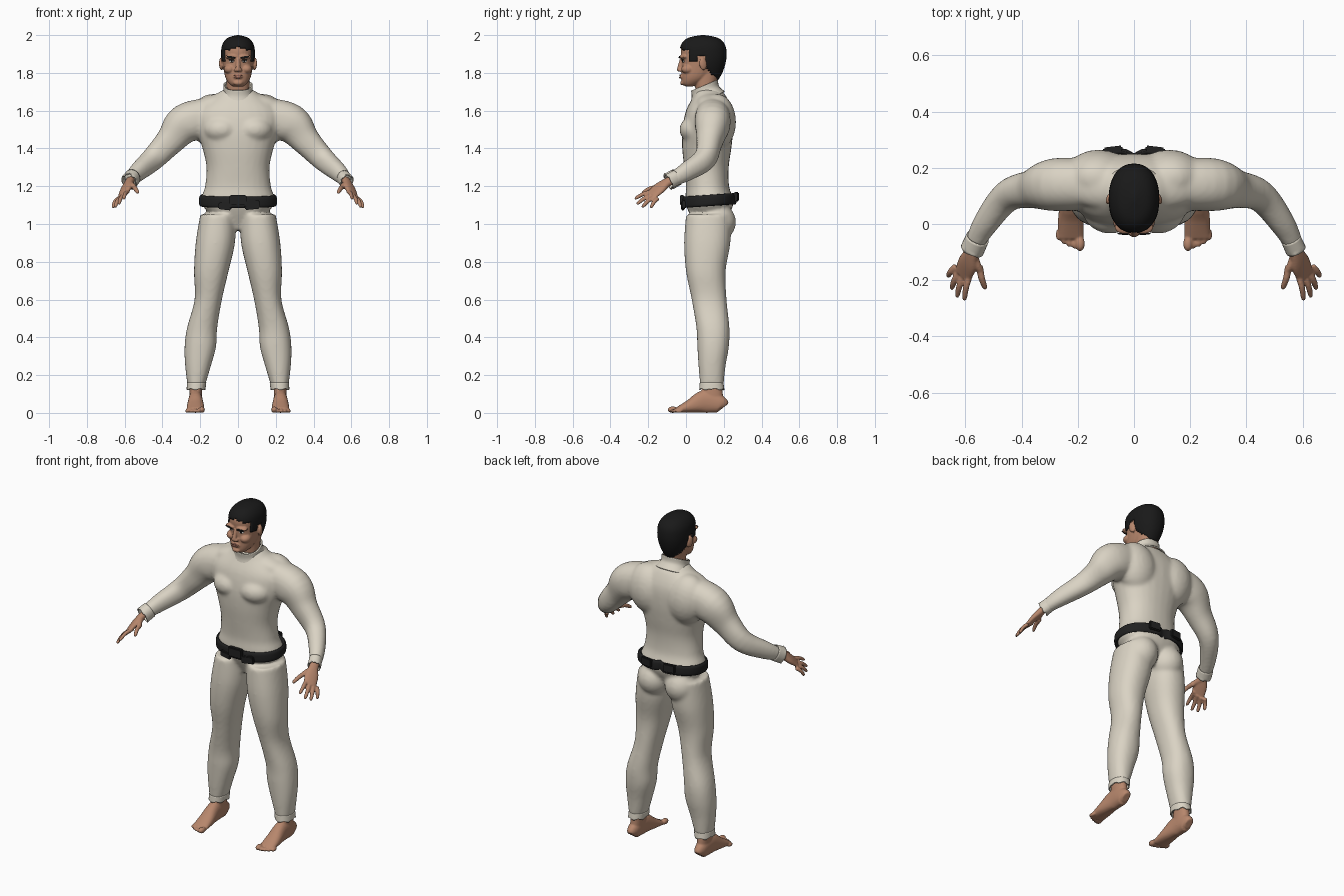
import bpy, bmesh, math
from mathutils import Vector, Matrix, Euler
from mathutils.bvhtree import BVHTree

default_cube = bpy.data.objects.get("Cube")
if default_cube:
    bpy.data.objects.remove(default_cube, do_unlink=True)


def material(name, red, green, blue):
    mat = bpy.data.materials.new(name)
    mat.use_nodes = True
    mat.diffuse_color = (red, green, blue, 1)
    shader = mat.node_tree.nodes["Principled BSDF"]
    shader.inputs["Base Color"].default_value = (red, green, blue, 1)
    return mat


CREAM = material("cream cloth", .7, .65, .55)
SKIN = material("skin", .47, .24, .15)
LIP = material("lips", .33, .14, .1)
BLACK = material("black belt", .015, .015, .015)
HAIR = material("dark hair", .01, .01, .01)
WHITE = material("eye white", .6, .57, .53)


def resample(rings, steps=5):
    """Catmull-Rom interpolation through the given rings."""
    smooth = []
    last = len(rings) - 1
    for i in range(last):
        before, start, end, after = (rings[max(0, min(last, j))] for j in range(i - 1, i + 3))
        for k in range(steps):
            t = k / steps
            smooth.append([q + t / 2 * (r - p + t * (2 * p - 5 * q + 4 * r - s + t * (3 * (q - r) + s - p)))
                           for p, q, r, s in zip(before, start, end, after)])
    return smooth + [list(rings[-1])]


def loft(bm, rings, hint=None, cap=True, sides=28):
    """Skin oval rings (x, y, z, half width, half depth); they stay level unless a hint turns them."""
    rings = resample(rings)
    centres = [Vector(ring[:3]) for ring in rings]
    loops = []
    for i, (centre, ring) in enumerate(zip(centres, rings)):
        side, up = Vector((1, 0, 0)), Vector((0, 1, 0))
        if hint:
            along = (centres[min(i + 1, len(centres) - 1)] - centres[max(i - 1, 0)]).normalized()
            side = Vector(hint)
            side = (side - along * side.dot(along)).normalized()
            up = along.cross(side)
        loop = []
        for k in range(sides):
            angle = math.tau * k / sides
            across, deep = (math.copysign(abs(f) ** .9, f) for f in (math.cos(angle), math.sin(angle)))
            loop.append(bm.verts.new(centre + side * across * ring[3] + up * deep * ring[4]))
        loops.append(loop)
    for lower, upper in zip(loops, loops[1:]):
        for k in range(sides):
            j = (k + 1) % sides
            bm.faces.new((lower[k], lower[j], upper[j], upper[k]))
    if cap:
        bm.faces.new(loops[0])
        bm.faces.new(loops[-1])
    return loops[-1]


def level(*rows):
    """Rows of height, inner x, outer x, front y, back y."""
    return [((inner + outer) / 2, (front + back) / 2, z, (outer - inner) / 2, (back - front) / 2)
            for z, inner, outer, front, back in rows]


def centred(*rows):
    """Rows of height, half width, front y, back y."""
    return level(*[(z, -half, half, front, back) for z, half, front, back in rows])


def tube(*points, flat=.9):
    """Points of x, y, z, radius."""
    return [(x, y, z, radius, radius * flat) for x, y, z, radius in points]


def ball(bm, loc, size, rot=(0, 0, 0)):
    bmesh.ops.create_uvsphere(bm, u_segments=24, v_segments=14, radius=1,
                              matrix=Matrix.LocRotScale(Vector(loc), Euler(rot), Vector(size)))


def mirror(bm):
    copies = bmesh.ops.duplicate(bm, geom=bm.verts[:] + bm.edges[:] + bm.faces[:])["geom"]
    for item in copies:
        if isinstance(item, bmesh.types.BMVert):
            item.co.x *= -1


def finish(name, bm, mat, voxel=0, soften=2, thick=0, smooth=True):
    bmesh.ops.recalc_face_normals(bm, faces=bm.faces[:])
    for face in bm.faces:
        face.smooth = smooth
    mesh = bpy.data.meshes.new(name)
    bm.to_mesh(mesh)
    bm.free()
    mesh.materials.append(mat)
    ob = bpy.data.objects.new(name, mesh)
    bpy.context.collection.objects.link(ob)
    if thick:
        ob.modifiers.new("thickness", "SOLIDIFY").thickness = thick
    if voxel:
        fuse = ob.modifiers.new("fuse", "REMESH")
        fuse.mode, fuse.voxel_size, fuse.use_smooth_shade = "VOXEL", voxel, True
        relax = ob.modifiers.new("soften", "SMOOTH")
        relax.factor, relax.iterations = .5, soften
    return ob


# Suit: limbs and muscles on one side, mirrored, then fused with the trunk
bm = bmesh.new()
loft(bm, level((1.05, .01, .2, 0, .24), (.9, .016, .224, -.01, .235), (.75, .05, .233, 0, .21),
               (.6, .085, .23, .03, .215), (.45, .11, .27, .055, .23), (.35, .116, .283, .06, .227),
               (.25, .143, .28, .066, .21), (.14, .176, .267, .075, .198)))
loft(bm, tube((.15, .14, 1.57, .1), (.28, .14, 1.53, .105), (.36, .125, 1.44, .077), (.45, .1, 1.345, .063),
              (.53, 0, 1.275, .05), (.573, -.08, 1.23, .036)), hint=(0, 0, 1))
ball(bm, (.085, .055, 1.5), (.1, .09, .075))
ball(bm, (.125, .165, 1.54), (.125, .1, .15), (0, .2, 0))
ball(bm, (.09, .165, 1.01), (.095, .1, .1))
ball(bm, (.11, .13, 1.645), (.13, .075, .045), (0, .2, 0))
mirror(bm)
loft(bm, centred((.97, .05, .06, .18), (1.1, .19, 0, .25), (1.2, .174, 0, .228), (1.3, .167, -.01, .226),
                 (1.4, .188, -.02, .24), (1.5, .22, -.02, .25), (1.6, .22, 0, .245),
                 (1.68, .125, .04, .21), (1.71, .08, .045, .175)))
finish("suit", bm, CREAM, voxel=.01, soften=7)

# Collar, higher at the nape
bm = bmesh.new()
loft(bm, centred((1.66, .105, .02, .205), (1.7, .08, .03, .175), (1.735, .078, .027, .17)), cap=False)
for v in bm.verts:
    v.co.z += (v.co.y - .1) * .4
finish("collar", bm, CREAM, thick=.008)


# Ruffled cuffs on ankles and wrists
def cuffs(name, rings, hint=None):
    bm = bmesh.new()
    rim = loft(bm, rings, hint, cap=False)
    for k, v in enumerate(rim):
        v.co.z += .005 * math.sin(1.4 * k)
    mirror(bm)
    finish(name, bm, CREAM, thick=.006)


cuffs("ankle_cuffs", level((.16, .168, .27, .073, .198), (.125, .172, .272, .07, .203)))
cuffs("wrist_cuffs", tube((.557, -.05, 1.248, .04), (.576, -.092, 1.224, .041)), hint=(0, 0, 1))

# Hands: palm, a fan of four fingers, and a thumb
ACROSS = (.7, .35, -.5)
bm = bmesh.new()
loft(bm, [(.565, -.06, 1.24, .026, .02), (.577, -.1, 1.22, .027, .02), (.592, -.14, 1.19, .039, .018),
          (.61, -.183, 1.152, .036, .011)], hint=ACROSS)


def finger(root, tip, radius):
    shape = ((0, 1), (.5, .95), (.9, .75), (1, .3))
    knuckle = Vector((.004, 0, .008))
    points = [(*(root.lerp(tip, t) + knuckle * math.sin(math.pi * t)), radius * size) for t, size in shape]
    loft(bm, tube(*points), hint=ACROSS, sides=12)


arch = Vector((.008, -.02, -.014))
for i in range(4):
    t = i / 3
    bow = arch * math.sin(math.pi * t)
    finger(Vector((.583, -.175, 1.172)).lerp(Vector((.634, -.15, 1.135)), t) + bow / 3,
           Vector((.604, -.272, 1.132)).lerp(Vector((.662, -.187, 1.084)), t) + bow, .012)
finger(Vector((.575, -.1, 1.21)), Vector((.54, -.18, 1.185)), .016)
finger(Vector((.55, -.15, 1.195)), Vector((.528, -.232, 1.163)), .013)
mirror(bm)
finish("hands", bm, SKIN, voxel=.0045)

# Feet: sole resting on the ground, ankle, and toes in a curve
bm = bmesh.new()
sole = ((.2, .02, .03), (.18, .033, .046), (.1, .037, .06), (.02, .045, .035), (-.05, .046, .014))
loft(bm, [(.225, y, height, width, height) for y, width, height in sole], hint=(1, 0, 0))
loft(bm, level((.04, .19, .256, .07, .2), (.1, .19, .256, .08, .195), (.18, .19, .256, .09, .186)))
for i in range(5):
    radius = .011 if i else .017
    ball(bm, (.192 + .019 * i, .002 * i * i - .07, radius), (radius, radius + .01, radius))
mirror(bm)
finish("feet", bm, SKIN, voxel=.005)

# Head with neck, ears, cheeks, brow, nose and chin
bm = bmesh.new()
ball(bm, (.088, .09, 1.848), (.011, .021, .034), (.15, 0, .35))
ball(bm, (.045, .01, 1.82), (.03, .035, .025))
ball(bm, (.033, -.012, 1.885), (.036, .024, .012))
ball(bm, (.011, -.03, 1.815), (.011, .013, .009))
mirror(bm)
loft(bm, centred((1.727, .025, 0, .03), (1.743, .047, -.02, .075), (1.78, .068, -.024, .13),
                 (1.85, .08, -.022, .188), (1.92, .083, -.028, .2), (1.96, .07, -.01, .188), (1.985, .045, .025, .15)))
loft(bm, centred((1.65, .06, .06, .165), (1.73, .06, .048, .16), (1.81, .065, .04, .185)))
loft(bm, tube((0, -.024, 1.875, .009), (0, -.036, 1.82, .013), (0, -.034, 1.808, .009)), sides=16)
ball(bm, (0, -.018, 1.747), (.025, .013, .013))
ball(bm, (0, -.022, 1.78), (.026, .012, .013))
head = finish("head", bm, SKIN, voxel=.0045)

# Painted face plates, set on the surface of the head
bpy.context.view_layer.update()
surface = BVHTree.FromObject(head, bpy.context.evaluated_depsgraph_get())


def plate(name, x, z, width, height, mat, tilt=0, lift=0):
    spot, normal, _, _ = surface.ray_cast(Vector((x, -1, z)), Vector((0, 1, 0)))
    bm = bmesh.new()
    ball(bm, (x, spot.y - lift, z), (width, .0035, height), (0, tilt, math.atan2(normal.x, -normal.y)))
    if x:
        mirror(bm)
    finish(name, bm, mat)


plate("eye_whites", .034, 1.861, .014, .0055, WHITE)
plate("eye_pupils", .033, 1.861, .006, .006, HAIR, lift=.0015)
plate("eyelids", .034, 1.868, .017, .0025, HAIR, lift=.001)
plate("eyebrows", .037, 1.883, .023, .0055, HAIR, tilt=-.15, lift=.001)
plate("upper_lip", 0, 1.787, .024, .005, LIP)
plate("lower_lip", 0, 1.776, .02, .005, LIP)


# Cropped hair: a shell trimmed along the hairline
def below_hairline(point):
    if point.y < .018:
        edge = 1.94 - .3 * abs(point.x)
    elif point.y < .105:
        edge = 1.862 if point.y < .06 else 1.885
    else:
        edge = 1.96 - 1.2 * point.y
    return point.z < edge


bm = bmesh.new()
loft(bm, centred((1.755, .056, -.03, .166), (1.8, .073, -.035, .192), (1.85, .086, -.035, .209),
                 (1.9, .09, -.036, .215), (1.95, .083, -.026, .206), (1.985, .055, .01, .17),
                 (2, .006, .08, .1)), sides=64)
trimmed = [face for face in bm.faces if below_hairline(face.calc_center_median())]
bmesh.ops.delete(bm, geom=trimmed, context="FACES")
finish("hair", bm, HAIR, thick=.014)

# Belt, tilted up at the back and pinched at the spine
bm = bmesh.new()
loft(bm, centred((1.093, .199, -.014, .264), (1.105, .206, -.02, .271), (1.14, .205, -.02, .271),
                 (1.153, .196, -.012, .262)), cap=False, sides=64)
for v in bm.verts:
    v.co.z += (v.co.y - .1) * .07
    if v.co.y > .2:
        v.co.y -= .02 * max(0, 1 - abs(v.co.x) / .035)
finish("belt", bm, BLACK, thick=.02)


def block(name, loc, size, rot):
    bm = bmesh.new()
    bmesh.ops.create_cube(bm, size=1, matrix=Matrix.LocRotScale(Vector(loc), Euler(rot), Vector(size)))
    bmesh.ops.bevel(bm, geom=bm.edges[:], offset=.005, segments=2, affect="EDGES")
    finish(name, bm, BLACK, smooth=False)


block("belt_knot", (0, -.02, 1.127), (.09, .026, .055), (0, 0, 0))
block("belt_tail", (-.07, -.016, 1.093), (.07, .018, .035), (0, .12, -.06))
block("belt_overlap", (.075, -.014, 1.1), (.08, .018, .045), (0, -.1, .08))
for sign, side in ((1, "left"), (-1, "right")):
    block("belt_back_tab_" + side, (sign * .075, .266, 1.145), (.07, .02, .05), (0, 0, -sign * .12))
